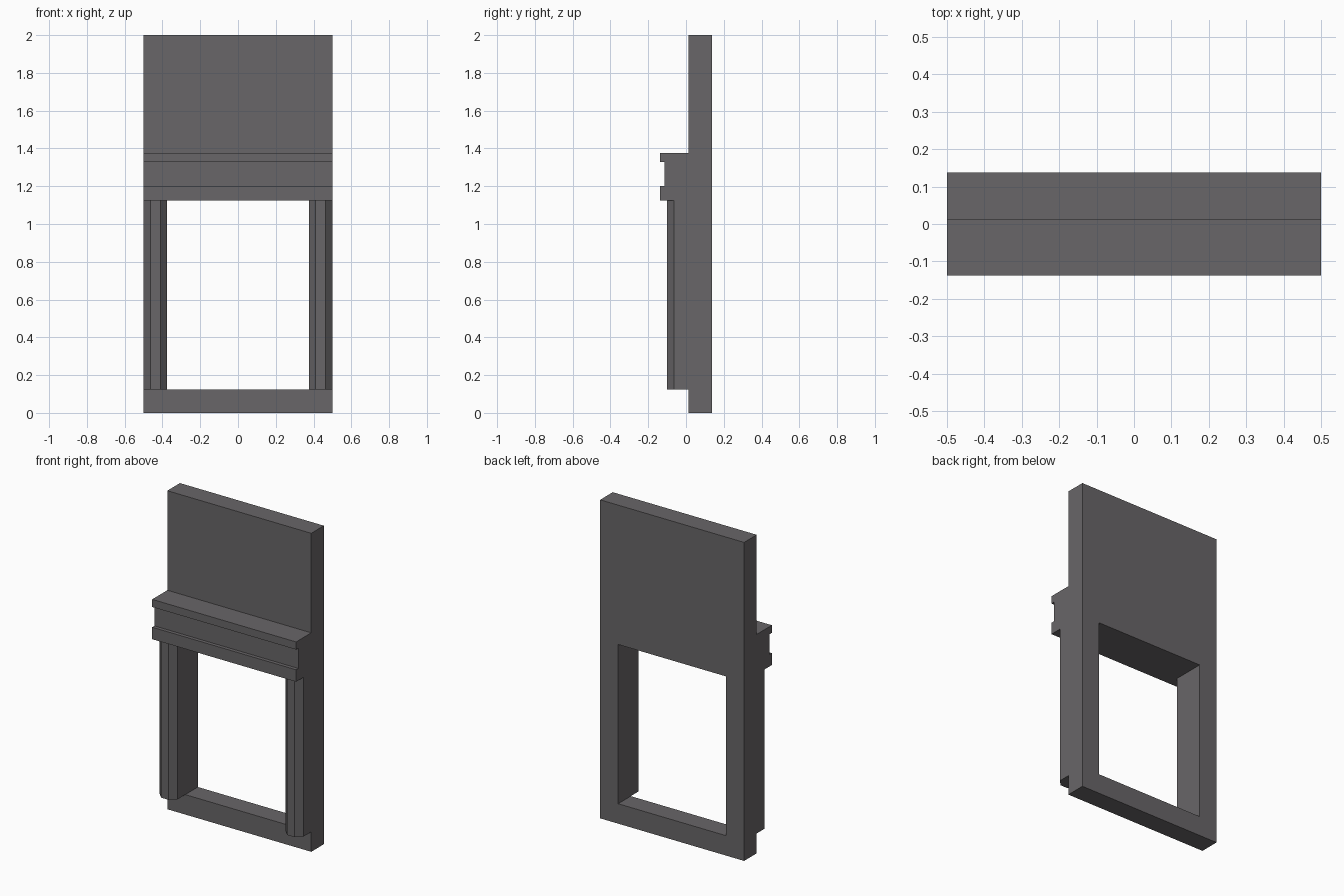
import bpy, bmesh
from mathutils import Vector

if "Cube" in bpy.data.objects:
    bpy.data.objects.remove(bpy.data.objects["Cube"])

stone = bpy.data.materials.new("dark grey stone")
stone.diffuse_color = (0.14, 0.133, 0.138, 1)
stone.use_nodes = True
stone.node_tree.nodes["Principled BSDF"].inputs["Base Color"].default_value = stone.diffuse_color

FRONT, BACK = 0.0125, 0.1375      # wall planes
SILL, HEAD = 0.125, 1.125         # opening heights


def finish(name, bm):
    bmesh.ops.recalc_face_normals(bm, faces=bm.faces)
    mesh = bpy.data.meshes.new(name)
    bm.to_mesh(mesh)
    bm.free()
    mesh.materials.append(stone)
    obj = bpy.data.objects.new(name, mesh)
    bpy.context.collection.objects.link(obj)
    return obj


def prism(name, profile, direction):
    """Extrude a closed 3D profile along a vector."""
    bm = bmesh.new()
    face = bm.faces.new([bm.verts.new(p) for p in profile])
    new = bmesh.ops.extrude_face_region(bm, geom=[face], use_keep_orig=True)
    verts = [g for g in new["geom"] if isinstance(g, bmesh.types.BMVert)]
    bmesh.ops.translate(bm, verts=verts, vec=Vector(direction))
    return finish(name, bm)


# Wall panel: a grid of cells with the window cell left open
bm = bmesh.new()
xs, zs = (-0.5, -0.375, 0.375, 0.5), (0, SILL, HEAD, 2)
grid = [[bm.verts.new((x, FRONT, z)) for x in xs] for z in zs]
for r in range(3):
    for c in range(3):
        if (r, c) != (1, 1):
            bm.faces.new((grid[r][c], grid[r][c + 1], grid[r + 1][c + 1], grid[r + 1][c]))
new = bmesh.ops.extrude_face_region(bm, geom=bm.faces[:], use_keep_orig=True)
bmesh.ops.translate(bm, vec=(0, BACK - FRONT, 0),
                    verts=[g for g in new["geom"] if isinstance(g, bmesh.types.BMVert)])
bmesh.ops.dissolve_limit(bm, angle_limit=0.01, verts=bm.verts[:], edges=bm.edges[:])
finish("wall_panel", bm)

# Chamfered pilasters on both sides of the opening
C = 0.0366
for side, centre in (("left", -0.4375), ("right", 0.4375)):
    outline = [(-0.0625, FRONT), (-0.0625, -0.1 + C), (-0.0625 + C, -0.1),
               (0.0625 - C, -0.1), (0.0625, -0.1 + C), (0.0625, FRONT)]
    prism(side + "_pilaster", [(centre + x, y, SILL) for x, y in outline],
          (0, 0, HEAD - SILL))

# Lintel with a recessed middle band
steps = [(FRONT, HEAD), (-0.1375, HEAD), (-0.1375, 1.2), (-0.115, 1.2),
         (-0.115, 1.327), (-0.1375, 1.327), (-0.1375, 1.375), (FRONT, 1.375)]
prism("lintel", [(-0.5, y, z) for y, z in steps], (1, 0, 0))
